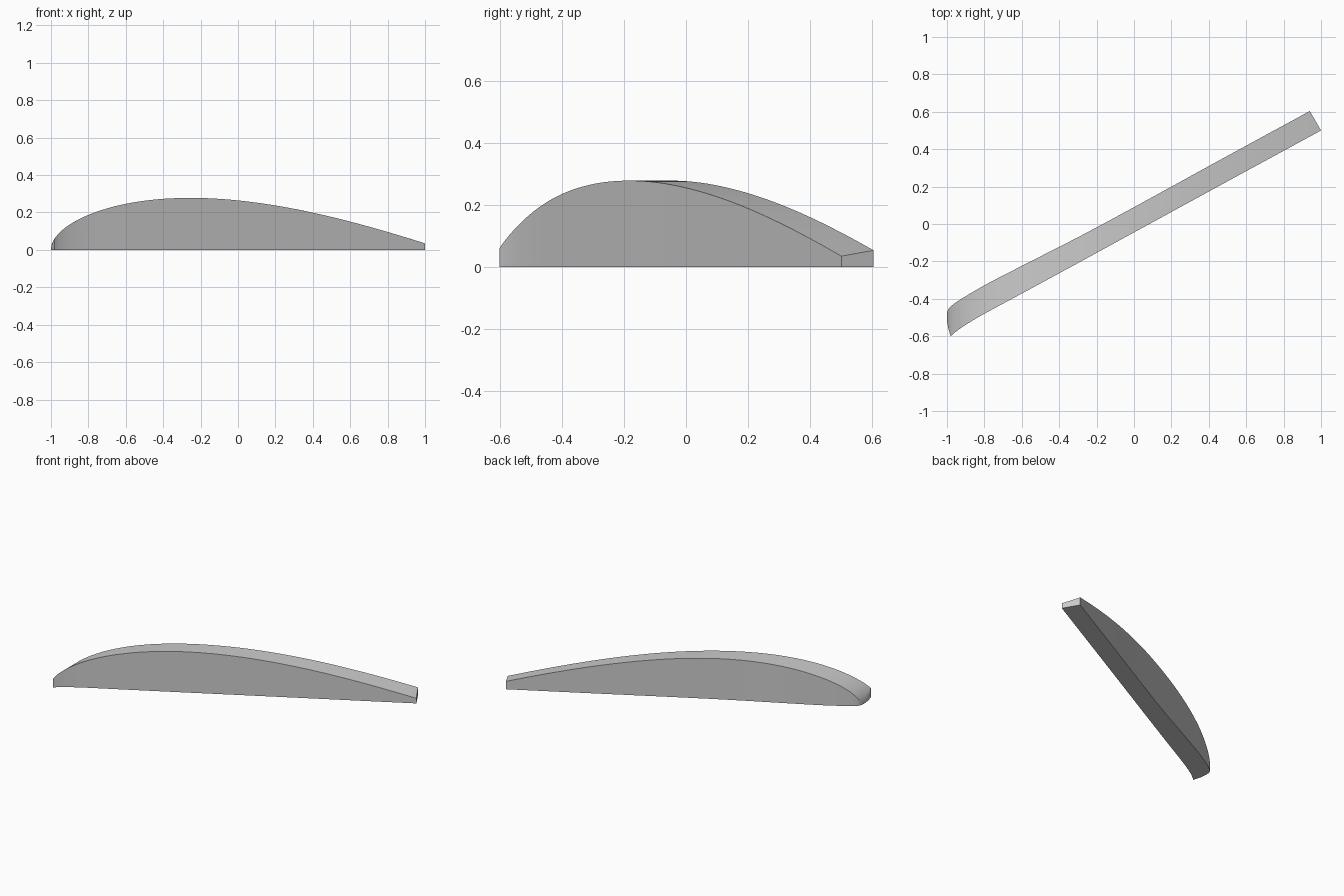
import bpy, bmesh, math
from mathutils import Vector

cube = bpy.data.objects.get("Cube")
if cube:
    bpy.data.objects.remove(cube, do_unlink=True)

# Single plain grey
grey = bpy.data.materials.new("plain_grey")
grey.use_nodes = True
colour = (0.6, 0.6, 0.6, 1)
grey.diffuse_color = colour
grey.node_tree.nodes["Principled BSDF"].inputs["Base Color"].default_value = colour

# Plan edges of the strip, nose to tail
FRONT = [(-0.98, -0.6), (-0.955, -0.578), (-0.9, -0.539), (-0.8, -0.48),
         (-0.6, -0.372), (-0.3, -0.209), (0, -0.045), (0.5, 0.228), (1, 0.5)]
BACK = [(-1, -0.475), (-0.985, -0.446), (-0.93, -0.405), (-0.8, -0.328),
        (-0.6, -0.224), (-0.3, -0.071), (0, 0.09), (0.47, 0.348), (0.94, 0.604)]
STEPS, ACROSS = 10, 8


def smooth_path(points):
    """Catmull-Rom curve through the points."""
    p = [Vector(q) for q in points]
    p = [2 * p[0] - p[1]] + p + [2 * p[-1] - p[-2]]
    out = []
    for a, b, c, d in zip(p, p[1:], p[2:], p[3:]):
        for i in range(STEPS):
            t = i / STEPS
            out.append(0.5 * (2 * b + (c - a) * t + (2 * a - 5 * b + 4 * c - d) * t**2
                              + (3 * b - a - 3 * c + d) * t**3))
    return out + [p[-2]]


def height(x):
    """Aerofoil top: round nose, long falling tail."""
    u = max(0, (x + 1) / 2)
    return max(0.002, 0.605 * math.sqrt(u) + 0.04 * u - 0.856 * u**2 + 0.246 * u**3)


# Closed vertical-sided strip under the aerofoil surface
bm = bmesh.new()
top, base = [], []
for k, (f, b) in enumerate(zip(smooth_path(FRONT), smooth_path(BACK))):
    row_top, row_base = [], []
    for j in range(ACROSS + 1):
        v = j / ACROSS
        p = f.lerp(b, v)
        bow = 0.007 * math.sin(math.pi * v) * math.exp(-k / STEPS)
        x = max(-1, p.x - bow)
        row_top.append(bm.verts.new((x, p.y, height(x))))
        row_base.append(bm.verts.new((x, p.y, 0)))
    top.append(row_top)
    base.append(row_base)

for k in range(len(top) - 1):
    for j in range(ACROSS):
        for g in (top, base):
            bm.faces.new((g[k][j], g[k + 1][j], g[k + 1][j + 1], g[k][j + 1]))
    for j in (0, ACROSS):
        bm.faces.new((base[k][j], base[k + 1][j], top[k + 1][j], top[k][j]))
for k in (0, -1):
    for j in range(ACROSS):
        bm.faces.new((base[k][j], base[k][j + 1], top[k][j + 1], top[k][j]))
bmesh.ops.recalc_face_normals(bm, faces=bm.faces)

mesh = bpy.data.meshes.new("curved_strip")
bm.to_mesh(mesh)
bm.free()
mesh.materials.append(grey)
strip = bpy.data.objects.new("curved_strip", mesh)
bpy.context.collection.objects.link(strip)
bpy.ops.object.select_all(action='DESELECT')
strip.select_set(True)
bpy.context.view_layer.objects.active = strip
bpy.ops.object.shade_smooth_by_angle(angle=math.radians(30))
